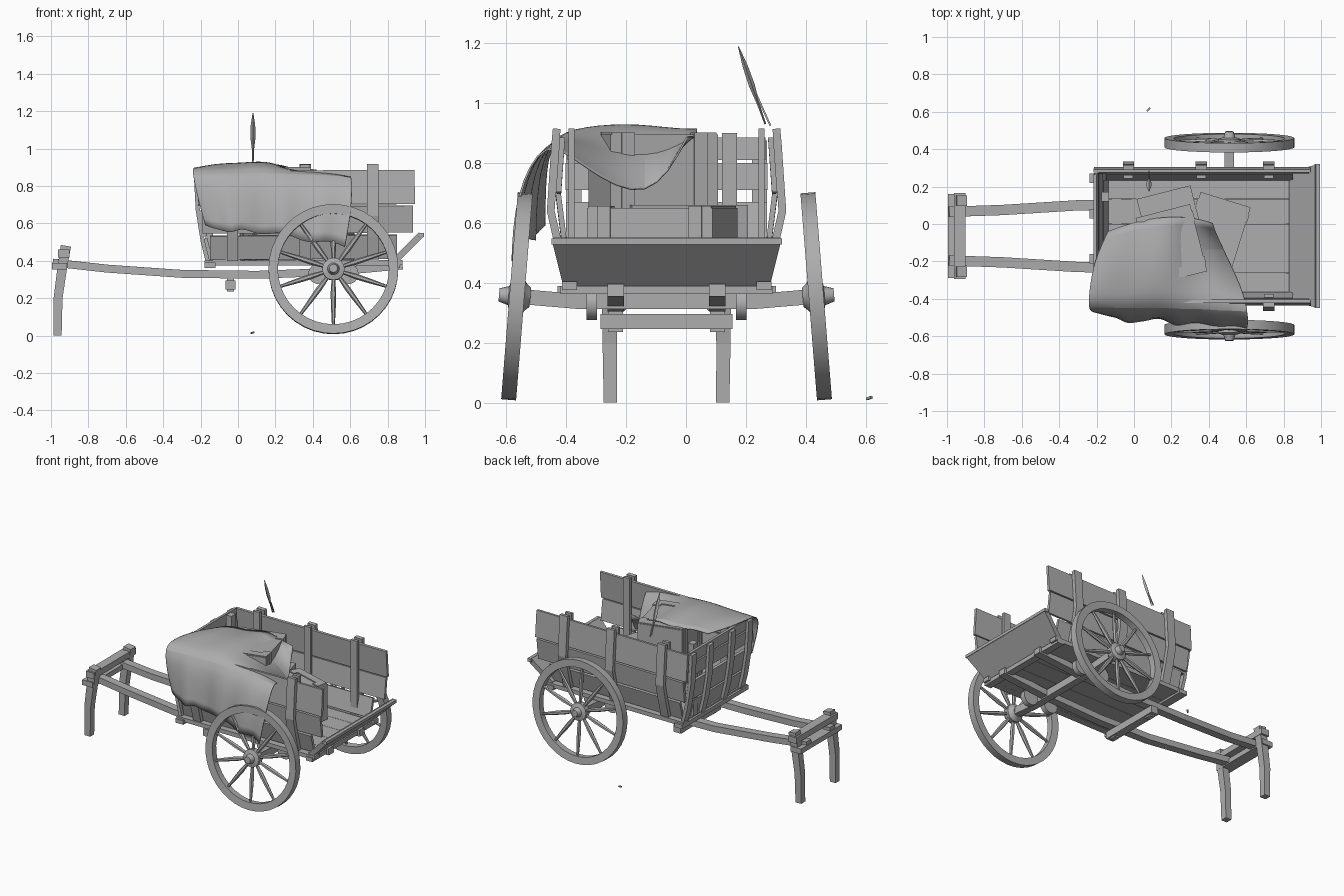
import bpy, bmesh, math
from mathutils import Vector, Matrix

if "Cube" in bpy.data.objects:
    bpy.data.objects.remove(bpy.data.objects["Cube"])

GREY = (0.42, 0.42, 0.42, 1)
mat = bpy.data.materials.new("weathered_grey")
mat.use_nodes = True
mat.diffuse_color = GREY
mat.node_tree.nodes["Principled BSDF"].inputs["Base Color"].default_value = GREY
MID = -0.065  # centre line of the cart


def make(name, bm, smooth=False):
    bmesh.ops.recalc_face_normals(bm, faces=bm.faces)
    me = bpy.data.meshes.new(name)
    bm.to_mesh(me)
    bm.free()
    me.materials.append(mat)
    ob = bpy.data.objects.new(name, me)
    bpy.context.scene.collection.objects.link(ob)
    if smooth:
        bpy.ops.object.select_all(action='DESELECT')
        ob.select_set(True)
        bpy.context.view_layer.objects.active = ob
        bpy.ops.object.shade_smooth_by_angle(angle=math.radians(40))
    return ob


def skin(bm, rings, loop=False):
    """Join rings of vertices into a tube, capped unless looped."""
    n = len(rings[0])
    pairs = list(zip(rings, rings[1:])) + ([(rings[-1], rings[0])] if loop else [])
    for a, b in pairs:
        for i in range(n):
            j = (i + 1) % n
            bm.faces.new((a[i], a[j], b[j], b[i]))
    if not loop:
        bm.faces.new(rings[0])
        bm.faces.new(rings[-1])


def beam(name, pts, w, h, up=(0, 0, 1), taper=1.0):
    """Rectangular bar swept along points; h is measured along up."""
    pts = [Vector(p) for p in pts]
    bm = bmesh.new()
    rings = []
    for i, p in enumerate(pts):
        t = (pts[min(i + 1, len(pts) - 1)] - pts[max(i - 1, 0)]).normalized()
        side = t.cross(Vector(up)).normalized()
        top = side.cross(t)
        k = 1 + (taper - 1) * i / (len(pts) - 1)
        rings.append([bm.verts.new(p + side * a * w * k / 2 + top * b * h * k / 2)
                      for a, b in ((-1, -1), (1, -1), (1, 1), (-1, 1))])
    skin(bm, rings)
    return make(name, bm)


def box(name, centre, size, turn=0):
    bm = bmesh.new()
    bmesh.ops.create_cube(bm, size=1, matrix=Matrix.Translation(centre)
                          @ Matrix.Rotation(turn, 4, 'Z') @ Matrix.Diagonal((*size, 1)))
    return make(name, bm)


def lathe(name, profile, place, segs, loop=False):
    """Spin (radius, y) points around the y axis."""
    bm = bmesh.new()
    rings = []
    for r, y in profile:
        turns = [2 * math.pi * i / segs for i in range(segs)]
        rings.append([bm.verts.new(place @ Vector((r * math.cos(a), y, r * math.sin(a))))
                      for a in turns])
    skin(bm, rings, loop)
    return make(name, bm, True)


def curve_at(table, z):
    for (z0, v0), (z1, v1) in zip(table, table[1:]):
        if z <= z1:
            break
    return v0 + (v1 - v0) * (z - z0) / (z1 - z0)


# Wheels with leaning rims, turned spokes and hubs
for s, side in ((1, "left"), (-1, "right")):
    place = Matrix.Translation((0.51, MID + s * 0.5, 0.355)) @ Matrix.Rotation(s * 0.08, 4, 'X')
    rim = [(0.297, -0.022), (0.347, -0.025), (0.347, 0.025), (0.297, 0.022)]
    lathe(side + "_wheel_rim", rim, place, 40, True)
    hub = [(0.032, -0.045), (0.045, -0.03), (0.06, -0.02), (0.06, 0.02), (0.032, 0.028), (0.022, 0.06)]
    lathe(side + "_wheel_hub", [(r, s * y) for r, y in hub], place, 16)
    for i in range(10):
        spin = place @ Matrix.Rotation(i * math.pi / 5, 4, 'Y')
        lay = spin @ Matrix.Rotation(math.pi / 2, 4, 'X')
        lathe(side + "_spoke", [(0.009, 0.04), (0.015, 0.13), (0.013, 0.2), (0.008, 0.3)], lay, 6)

# Axle sagging in the middle, with holding blocks
axle = [(0.51, MID + y, z) for y, z in ((-0.5, 0.355), (-0.3, 0.338), (0.3, 0.338), (0.5, 0.355))]
beam("axle", axle, 0.05, 0.05)
for s in (1, -1):
    y = MID + s * 0.25
    for x in (0.43, 0.59):
        lathe("axle_block", [(0.055, y - 0.018), (0.055, y + 0.018)],
              Matrix.Translation((x, 0, 0.33)), 14)
    box("axle_bracket", (0.51, y, 0.35), (0.2, 0.035, 0.06))

# Long shafts running under the bed
for s in (1, -1):
    line = ((-0.99, 0.13, 0.39), (-0.7, 0.14, 0.358), (-0.3, 0.165, 0.33),
            (0.1, 0.17, 0.325), (0.5, 0.17, 0.34), (0.88, 0.17, 0.375))
    beam("shaft", [(x, MID + s * y, z) for x, y, z in line], 0.055, 0.042)
    # Front prop legs
    leg = ((-0.92, 0.19, 0.48), (-0.94, 0.19, 0.36), (-0.962, 0.19, 0.2), (-0.965, 0.188, 0))
    beam("prop_leg", [(x, MID + s * y, z) for x, y, z in leg], 0.055, 0.055, (1, 0, 0), 0.8)
box("upper_yoke_bar", (-0.932, MID, 0.438), (0.062, 0.46, 0.042))
box("lower_yoke_bar", (-0.955, MID, 0.37), (0.08, 0.45, 0.035))
box("under_crossbar", (-0.04, MID, 0.27), (0.055, 0.44, 0.05))
for s in (1, -1):
    box("crossbar_hanger", (-0.04, MID + s * 0.17, 0.285), (0.035, 0.05, 0.1))

# Bed floor, sills and rails
for i in range(5):
    box("floor_board", (0.345, MID + (i - 2) * 0.132, 0.388), (1.02, 0.13, 0.024))
box("front_sill", (-0.15, MID, 0.376), (0.06, 0.73, 0.028))
box("rear_sill", (0.84, MID, 0.376), (0.05, 0.71, 0.028))

# Bulging side walls: planks between outer and inner posts
BULGE = [(0.38, 0.3), (0.53, 0.34), (0.64, 0.365), (0.86, 0.35), (0.915, 0.345)]
PLANKS = [(0.405, 0.535, -0.15, 0.85), (0.545, 0.69, -0.19, 0.935), (0.697, 0.88, -0.215, 0.945)]
for s, side in ((1, "left"), (-1, "right")):
    for z0, z1, x0, x1 in PLANKS:
        y0, y1 = curve_at(BULGE, z0), curve_at(BULGE, z1)
        y, z = MID + s * (y0 + y1) / 2, (z0 + z1) / 2
        beam(side + "_plank", [(x0, y, z), (x1, y, z + 0.006)], 0.018, z1 - z0,
             (0, s * (y1 - y0), z1 - z0))
    for x in (-0.03, 0.36, 0.72):
        covered = s < 0 and x < 0.5  # posts under the cloth are shorter
        path = BULGE[:-1] if covered else BULGE
        beam(side + "_outer_post", [(x, MID + s * (b + 0.022), z) for z, b in path],
             0.06, 0.026, (0, s, 0))
        beam(side + "_inner_post", [(x, MID + s * 0.318, 0.4), (x, MID + s * 0.318, path[-1][0])],
             0.05, 0.02, (0, s, 0))
    beam(side + "_rail", [(-0.18, MID + s * 0.325, 0.388), (0.88, MID + s * 0.325, 0.39)], 0.05, 0.028)

# Front wall leaning forward
LEAN = [(0.38, -0.14), (0.5, -0.17), (0.67, -0.197), (0.875, -0.208)]
for z0, z1 in ((0.4, 0.52), (0.53, 0.67), (0.71, 0.8), (0.81, 0.885)):
    x0, x1 = curve_at(LEAN, z0), curve_at(LEAN, z1)
    x, z = (x0 + x1) / 2, (z0 + z1) / 2
    half = curve_at(BULGE, z) - 0.02
    beam("front_plank", [(x, MID - half, z), (x, MID + half, z)], 0.018, z1 - z0,
         (x1 - x0, 0, z1 - z0))
for off in (-0.31, -0.12, 0.12, 0.31):
    beam("front_post", [(x - 0.018, MID + off, z) for z, x in LEAN], 0.05, 0.022, (1, 0, 0))
box("front_inner_post", (-0.155, 0.145, 0.65), (0.04, 0.05, 0.5))

# Tailgate dropped open, wider at the free edge
bm = bmesh.new()
rings = []
for x, z, half in ((0.84, 0.4, 0.345), (0.98, 0.54, 0.38)):
    rings.append([bm.verts.new((x + d, MID + k * half, z - d)) for k, d in
                  ((-1, -0.012), (1, -0.012), (1, 0.012), (-1, 0.012))])
skin(bm, rings)
make("tailgate", bm)
box("tailgate_lip", (0.98, MID, 0.538), (0.03, 0.77, 0.02))


# Crates with edge straps
def crate(name, centre, size, turn):
    box(name, centre, size, turn)
    spin = Matrix.Rotation(turn, 3, 'Z')
    for sx in (1, -1):
        for sy in (1, -1):
            p = Vector(centre) + spin @ Vector((sx * (size[0] / 2 - 0.02), sy * (size[1] / 2 - 0.06), 0))
            box(name + "_strap", p, (0.05, 0.045, size[2] + 0.014), turn)
        p = Vector(centre) + spin @ Vector((0, sx * (size[1] / 2 - 0.03), size[2] / 2))
        box(name + "_lid_batten", p, (size[0], 0.05, 0.014), turn)


crate("tall_crate", (0.2, -0.11, 0.65), (0.3, 0.37, 0.49), 0.25)
crate("low_crate", (0.425, -0.08, 0.525), (0.28, 0.44, 0.25), -0.3)
box("wide_crate", (0.207, -0.024, 0.53), (0.296, 0.4, 0.26), 0.25)

# Draped cloth: left, middle and right edge lines from inside to hem
LINES = [((-0.14, -0.04, 0.885), (0.16, 0.035, 0.91), (0.42, 0.0, 0.88)),
         ((-0.215, -0.2, 0.89), (0.2, -0.15, 0.915), (0.47, -0.12, 0.65)),
         ((-0.24, -0.36, 0.895), (0.2, -0.34, 0.91), (0.58, -0.34, 0.79)),
         ((-0.245, -0.46, 0.88), (0.19, -0.462, 0.89), (0.61, -0.475, 0.9)),
         ((-0.215, -0.475, 0.73), (0.18, -0.515, 0.73), (0.61, -0.575, 0.69)),
         ((-0.175, -0.475, 0.59), (0.18, -0.525, 0.545), (0.57, -0.585, 0.475))]
COLS = 24
bm = bmesh.new()
grid = []
for row, line in enumerate(LINES):
    a, b, c = (Vector(p) for p in line)
    ring = []
    for i in range(COLS + 1):
        t = i / COLS
        p = a * (2 * t - 1) * (t - 1) + b * 4 * t * (1 - t) + c * t * (2 * t - 1)
        if row > 3:
            # One deep fold near the front corner, gentle ripples elsewhere
            deep = math.exp(-((t - 0.2) / 0.07) ** 2)
            p.y -= (row - 3) / 2 * (0.05 * deep + 0.013 * math.sin(t * 25))
            p.z -= (row - 4) * (0.03 * deep + 0.012 * math.sin(t * 19))
        elif row < 3:
            p.z += 0.007 * math.sin(t * 14 + row)
        ring.append(bm.verts.new(p))
    grid.append(ring)
for r0, r1 in zip(grid, grid[1:]):
    for i in range(COLS):
        bm.faces.new((r0[i], r0[i + 1], r1[i + 1], r1[i]))
cloth = make("draped_cloth", bm, True)
soft = cloth.modifiers.new("soft", 'SUBSURF')
soft.levels = soft.render_levels = 2
soft.boundary_smooth = 'PRESERVE_CORNERS'
thick = cloth.modifiers.new("thick", 'SOLIDIFY')
thick.thickness = 0.006

# Loose leaf-shaped blade on a thin stick, and a chip on the ground
tip, end = Vector((0.08, 0.175, 1.19)), Vector((0.08, 0.265, 0.93))
bm = bmesh.new()
rings = []
for t, w in ((0, 0.002), (0.25, 0.012), (0.5, 0.014), (0.75, 0.006), (1, 0.004)):
    p = tip.lerp(end, t)
    rings.append([bm.verts.new(p + Vector(d) * w) for d in
                  ((1, 0, 0), (0, 0.7, 0.2), (-1, 0, 0), (0, -0.7, -0.2))])
skin(bm, rings)
make("leaf_blade", bm)
beam("blade_stick", [(0.08, 0.235, 1.03), (0.08, 0.282, 0.925)], 0.006, 0.006, (1, 0, 0))
beam("ground_chip", [(0.07, 0.605, 0.012), (0.085, 0.62, 0.018)], 0.01, 0.008)
